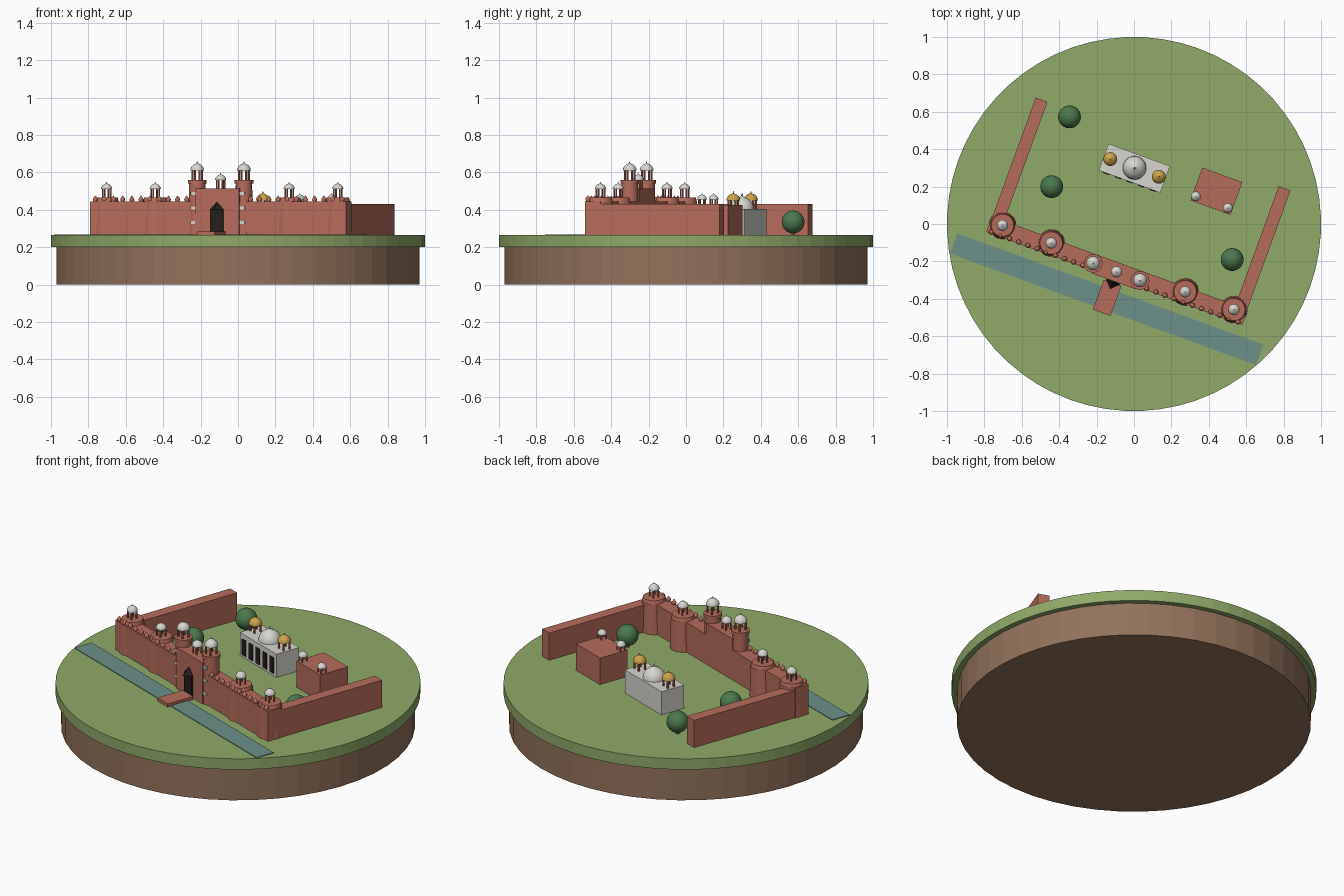
import bpy, bmesh, math
from mathutils import Matrix, Vector

if "Cube" in bpy.data.objects:
    bpy.data.objects.remove(bpy.data.objects["Cube"], do_unlink=True)

# The whole fort is turned a little on its round base
TURN = Matrix.Rotation(math.radians(-20), 4, 'Z')
GROUND = 0.265


def material(name, *rgb):
    m = bpy.data.materials.new(name)
    m.use_nodes = True
    m.diffuse_color = (*rgb, 1)
    m.node_tree.nodes["Principled BSDF"].inputs["Base Color"].default_value = (*rgb, 1)
    return m


SOIL = material("soil brown", .29, .17, .105)
GRASS = material("grass green", .28, .40, .14)
RED = material("red sandstone", .47, .15, .105)
WHITE = material("white marble", .68, .67, .63)
GOLD = material("gold", .60, .37, .07)
LEAF = material("leaf green", .07, .19, .075)
WATER = material("moat water", .15, .28, .25)
DARK = material("dark opening", .018, .014, .01)


def finish(name, bm, mat, smooth=False):
    bmesh.ops.recalc_face_normals(bm, faces=bm.faces)
    bm.transform(TURN)
    me = bpy.data.meshes.new(name)
    bm.to_mesh(me)
    bm.free()
    me.materials.append(mat)
    ob = bpy.data.objects.new(name, me)
    bpy.context.scene.collection.objects.link(ob)
    if smooth:
        bpy.ops.object.select_all(action='DESELECT')
        ob.select_set(True)
        bpy.context.view_layer.objects.active = ob
        bpy.ops.object.shade_smooth_by_angle(angle=math.radians(40))
    return ob


def box(name, mat, x0, x1, y0, y1, z0, z1):
    bm = bmesh.new()
    size = Vector((x1 - x0, y1 - y0, z1 - z0))
    mid = Vector((x0 + x1, y0 + y1, z0 + z1)) / 2
    bmesh.ops.create_cube(bm, size=1, matrix=Matrix.Translation(mid) @ Matrix.Diagonal((*size, 1)))
    return finish(name, bm, mat)


def add_lathe(bm, x, y, z, profile, sides):
    rings = []
    for r, h in profile:
        if r == 0:
            rings.append([bm.verts.new((x, y, z + h))] * sides)
        else:
            turns = [2 * math.pi * i / sides for i in range(sides)]
            rings.append([bm.verts.new((x + r * math.cos(a), y + r * math.sin(a), z + h)) for a in turns])
    for low, high in zip(rings, rings[1:]):
        for i in range(sides):
            j = (i + 1) % sides
            bm.faces.new(list(dict.fromkeys((low[i], low[j], high[j], high[i]))))
    for ring in (rings[0], rings[-1]):
        if ring[0] is not ring[1]:
            bm.faces.new(ring)


def lathe(name, mat, x, y, z, profile, sides=24, smooth=True):
    bm = bmesh.new()
    add_lathe(bm, x, y, z, profile, sides)
    return finish(name, bm, mat, smooth)


def dome(name, mat, x, y, z, r):
    shape = [(1, 0), (.97, .25), (.82, .58), (.52, .85), (.18, 1), (.08, 1.08), (.07, 1.25), (0, 1.35)]
    lathe(name, mat, x, y, z, [(r * a, r * b) for a, b in shape])


# Open pavilion: four slim columns under a dome
def kiosk(name, x, y, z, height, r, mat=WHITE, column_mat=RED):
    bm = bmesh.new()
    d = r * .55
    for sx in (-1, 1):
        for sy in (-1, 1):
            add_lathe(bm, x + sx * d, y + sy * d, z, [(r * .16, 0), (r * .16, height)], 8)
    finish(name + "_columns", bm, column_mat, True)
    dome(name + "_dome", mat, x, y, z + height, r)


# Round base
lathe("soil_base", SOIL, 0, 0, 0, [(.97, 0), (.97, .2)], 48, False)
lathe("grass_disc", GRASS, 0, 0, .2, [(1, 0), (1, GROUND - .2)], 64, False)

# Moat and bridge
box("moat", WATER, -.87, .87, -.485, -.37, GROUND, GROUND + .004)
box("bridge", RED, -.05, .05, -.505, -.335, GROUND, GROUND + .02)

# Walls
box("front_wall", RED, -.728, .728, -.31, -.222, GROUND, .445)
for side, s in (("left", 1), ("right", -1)):
    x0, x1 = sorted((s * .658, s * .725))
    box(side + "_side_wall", RED, x0, x1, -.23, .455, GROUND, .43)

# Pointed merlons along the front wall
bm = bmesh.new()
for i in range(28):
    x = -.702 + i * .052
    if abs(x) > .18:
        add_lathe(bm, x, -.302, .443, [(.009, 0), (.014, .009), (.012, .018), (0, .034)], 10)
finish("merlons", bm, RED, True)

# Round wall towers, each with a pavilion
for n, x in enumerate((-.658, -.381, .381, .658), 1):
    name = "wall_tower_%d" % n
    lathe(name, RED, x, -.247, GROUND, [(.073, 0), (.067, .18)])
    lathe(name + "_cap", RED, x, -.247, .443, [(.066, 0), (.06, .022)])
    kiosk(name + "_pavilion", x, -.247, .463, .047, .03)

# Gatehouse
box("gate_block", RED, -.125, .125, -.325, -.222, GROUND, .513)
kiosk("gate_pavilion", 0, -.272, .511, .047, .03)
box("gate_door", DARK, -.036, .036, -.335, -.32, GROUND, .4)
lathe("gate_door_point", DARK, 0, -.33, .4, [(.04, 0), (0, .042)], 4, False)
for side, s in (("left", 1), ("right", -1)):
    x = s * .133
    name = side + "_gate_tower"
    lathe(name, RED, x, -.272, GROUND, [(.047, 0), (.044, .28)], 24)
    lathe(name + "_cap", RED, x, -.272, .54, [(.05, 0), (.05, .02)])
    kiosk(name + "_pavilion", x, -.272, .558, .052, .037)
    for k in range(3):
        z = .333 + k * .077
        box(name + "_band_%d" % (k + 1), WHITE, x - .02, x + .02, -.321, -.312, z - .008, z + .008)

# White hall with domes and dark doorways
box("marble_hall", WHITE, -.275, .075, .205, .357, GROUND, .405)
dome("marble_hall_dome", WHITE, -.1, .283, .405, .063)
for side, s in (("left", 1), ("right", -1)):
    kiosk(side + "_gold_pavilion", -.1 + s * .138, .283, .404, .046, .037, GOLD, RED)
for i in range(5):
    x = -.1 + (i - 2) * .066
    box("hall_doorway_%d" % (i + 1), DARK, x - .018, x + .018, .2, .207, GROUND + .015, .375)

# Red palace
box("red_palace", RED, .24, .468, .222, .408, GROUND, .425)
for side, x in (("left", .442), ("right", .26)):
    kiosk(side + "_palace_pavilion", x, .252, .424, .031, .026)

# Round trees
for n, (x, y) in enumerate(((-.52, .42), (-.482, .037), (.558, .001)), 1):
    bm = bmesh.new()
    bmesh.ops.create_uvsphere(bm, u_segments=24, v_segments=14, radius=.061,
                              matrix=Matrix.Translation((x, y, .335)))
    finish("tree_%d" % n, bm, LEAF, True)
    lathe("tree_trunk_%d" % n, SOIL, x, y, GROUND, [(.012, 0), (.012, .05)], 8)
